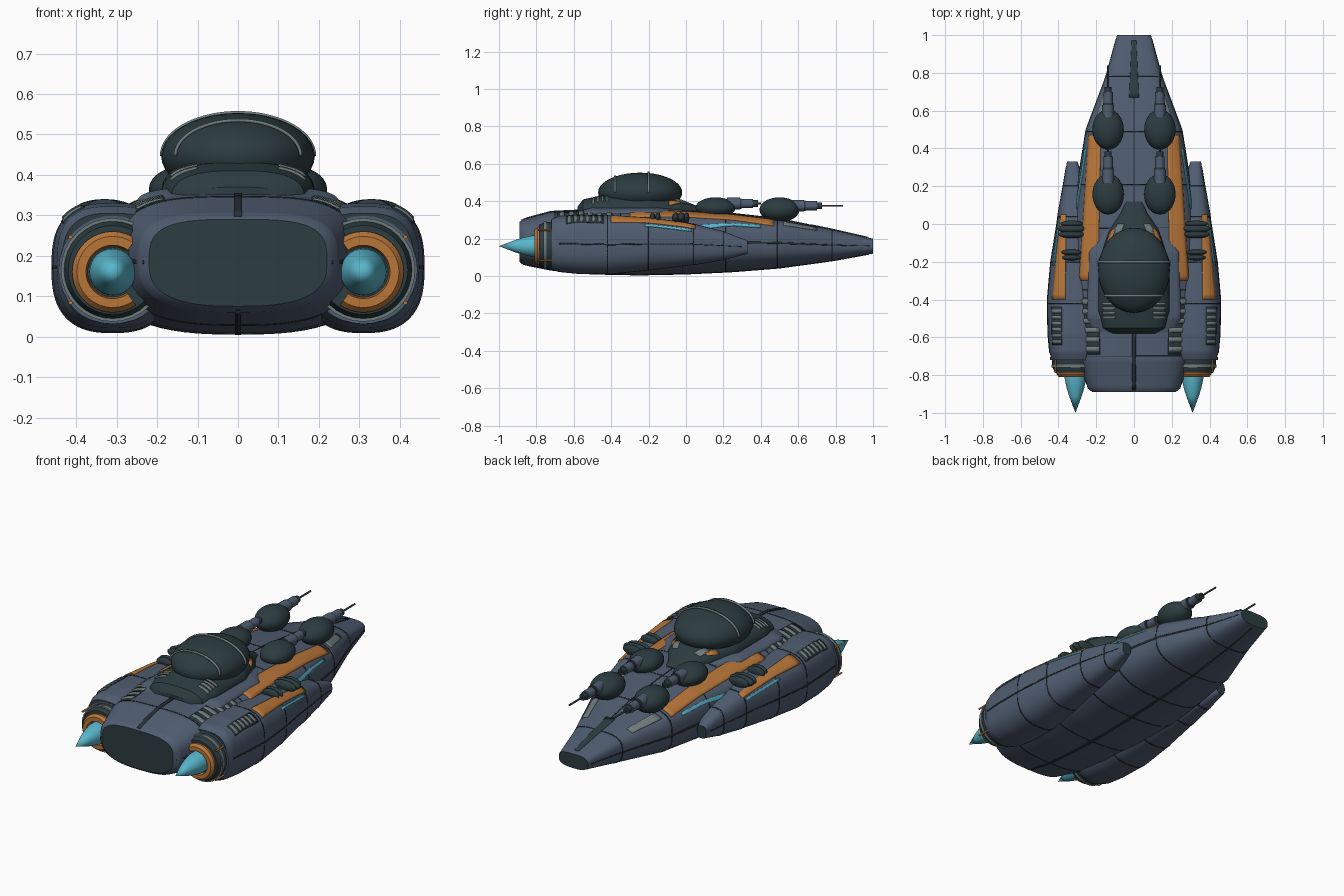
import bpy, bmesh, math
from mathutils import Vector

cube = bpy.data.objects.get("Cube")
if cube:
    bpy.data.objects.remove(cube, do_unlink=True)


def material(name, *rgb):
    m = bpy.data.materials.new(name)
    m.use_nodes = True
    m.diffuse_color = (*rgb, 1)
    m.node_tree.nodes["Principled BSDF"].inputs["Base Color"].default_value = (*rgb, 1)
    return m


SLATE = material("slate_blue", 0.08, 0.11, 0.165)
DARK = material("dark_teal", 0.025, 0.045, 0.052)
ORANGE = material("orange", 0.48, 0.18, 0.04)
GREY = material("pale_grey", 0.16, 0.2, 0.2)
CYAN = material("cyan_glow", 0.1, 0.47, 0.6)
SEAM = material("seam_dark", 0.02, 0.028, 0.036)


def finish(name, bm, mats, angle=35):
    bmesh.ops.remove_doubles(bm, verts=bm.verts, dist=0.0001)
    bmesh.ops.recalc_face_normals(bm, faces=bm.faces)
    me = bpy.data.meshes.new(name)
    bm.to_mesh(me)
    bm.free()
    for m in mats:
        me.materials.append(m)
    ob = bpy.data.objects.new(name, me)
    bpy.context.collection.objects.link(ob)
    bpy.ops.object.select_all(action='DESELECT')
    ob.select_set(True)
    bpy.context.view_layer.objects.active = ob
    bpy.ops.object.shade_smooth_by_angle(angle=math.radians(angle))
    return ob


def sheet(bm, f, nu, nv):
    rows = [[bm.verts.new(f(i / nu, j / nv)) for j in range(nv + 1)] for i in range(nu + 1)]
    for a, b in zip(rows, rows[1:]):
        for j in range(nv):
            bm.faces.new((a[j], a[j + 1], b[j + 1], b[j]))
    return rows


def plate(name, f, nu, nv, mat, thick=0.008):
    bm = bmesh.new()
    sheet(bm, f, nu, nv)
    ob = finish(name, bm, [mat])
    mod = ob.modifiers.new("thickness", 'SOLIDIFY')
    mod.thickness, mod.offset = thick, 0
    return ob


class Body:
    """Lofted shell: stations of (y, centre x, half width, low z, high z)."""

    def __init__(self, stations, n_top, n_low, side=1):
        self.st, self.nt, self.nl, self.side = stations, n_top, n_low, side

    def at(self, y):
        y = min(max(y, self.st[0][0]), self.st[-1][0])
        for p, q in zip(self.st, self.st[1:]):
            if y <= q[0]:
                k = (y - p[0]) / (q[0] - p[0])
                return [a + (b - a) * k for a, b in zip(p, q)][1:]

    def point(self, y, t):
        cx, a, lo, hi = self.at(y)
        c, s = math.cos(t), math.sin(t)
        n = self.nt if s >= 0 else self.nl
        x = cx + a * math.copysign(abs(c) ** (2 / n), c)
        z = (lo + hi) / 2 + (hi - lo) / 2 * math.copysign(abs(s) ** (2 / n), s)
        return Vector((x * self.side, y, z))

    def above(self, y, x):
        cx, a, lo, hi = self.at(y)
        k = min(abs(x - cx) / a, 0.99)
        x = cx + math.copysign(k * a, x - cx)
        z = (lo + hi) / 2 + (hi - lo) / 2 * (1 - k ** self.nt) ** (1 / self.nt)
        return Vector((x * self.side, y, z))

    def build(self, name, mat, cap, steps=60, seg=64):
        bm = bmesh.new()
        y0, y1 = self.st[0][0], self.st[-1][0]
        ys = sorted({s[0] for s in self.st} | {y0 + (y1 - y0) * i / steps for i in range(steps)})
        rows = sheet(bm, lambda u, v: self.point(ys[round(u * (len(ys) - 1))], v * math.tau),
                     len(ys) - 1, seg)
        for r in (rows[0], rows[-1]):
            bm.faces.new(r[:-1]).material_index = 1
        return finish(name, bm, [mat, cap])

    def patch(self, name, ya, xa, yb, xb, mat, thick=0.008):
        """Plate on the upper skin between two (inner x, outer x) pairs."""
        def f(u, v):
            lo = xa[0] + (xa[1] - xa[0]) * v
            hi = xb[0] + (xb[1] - xb[0]) * v
            return self.above(ya + (yb - ya) * u, lo + (hi - lo) * u)
        return plate(name, f, max(2, int(abs(yb - ya) * 35)), 6, mat, thick)

    def ring_seam(self, name, y):
        plate(name, lambda u, v: self.point(y + (u - .5) * .005, v * math.tau), 1, 64, SEAM, .003)

    def long_seam(self, name, ya, yb, t):
        plate(name, lambda u, v: self.point(ya + (yb - ya) * u, t + (v - .5) * .012), 50, 1, SEAM, .003)


def lathe(name, x, z, profile, mat, a0=0, a1=360, seg=32):
    """Spin a (y, radius) profile around a lengthwise axis."""
    bm = bmesh.new()
    a0, a1 = math.radians(a0), math.radians(a1)

    def f(u, v):
        y, r = profile[round(v * (len(profile) - 1))]
        a = a0 + (a1 - a0) * u
        return (x + r * math.cos(a), y, z + r * math.sin(a))
    rows = sheet(bm, f, seg, len(profile) - 1)
    if a1 - a0 < 6.28:
        for r in (rows[0], rows[-1]):
            bm.faces.new(r[:-1])
    return finish(name, bm, [mat])


def rod(name, x, z, y0, y1, r, mat):
    return lathe(name, x, z, [(y0, 0), (y0, r), (y1, r), (y1, 0)], mat, seg=16)


def ellipsoid(name, loc, radii, mat):
    bm = bmesh.new()
    bmesh.ops.create_uvsphere(bm, u_segments=36, v_segments=20, radius=1)
    bmesh.ops.scale(bm, vec=radii, verts=bm.verts)
    bmesh.ops.translate(bm, vec=loc, verts=bm.verts)
    return finish(name, bm, [mat])


# Main hull
hull = Body([(-.89, 0, .22, .075, .29), (-.87, 0, .245, .06, .305), (-.72, 0, .29, .03, .345),
             (-.5, 0, .32, .01, .355), (-.25, 0, .33, .005, .358), (0, 0, .32, .01, .352),
             (.25, 0, .295, .022, .336), (.5, 0, .255, .042, .308), (.78, 0, .15, .08, .25),
             (1, 0, .09, .12, .2)], 3.4, 2.7)
hull.build("main_hull", SLATE, DARK)
for i, y in enumerate((-.7, -.35, -.02, .21, .49, .78)):
    hull.ring_seam(f"hull_seam_{i}", y)
for i, t in enumerate((0, math.pi, -math.pi / 2)):
    hull.long_seam(f"hull_long_seam_{i}", -.88, .98, t)
hull.patch("spine_rear", -.88, (-.01, .01), -.57, (-.01, .01), SEAM)
hull.patch("spine_mid", .1, (-.003, .003), .67, (-.003, .003), SEAM, .004)
hull.patch("spine_nose", .67, (-.026, .026), .97, (-.012, .012), DARK)

# Cabin base and dome
base = Body([(-.58, 0, .12, .27, .37), (-.55, 0, .165, .26, .41), (-.46, 0, .19, .25, .43),
             (-.2, 0, .19, .25, .44), (-.03, 0, .13, .27, .41), (.06, 0, .07, .29, .375),
             (.12, 0, .05, .29, .35)], 2.8, 2.5)
base.build("cabin_base", DARK, DARK, 30)
skirt = Body([(-.6, 0, .2, .28, .345), (-.5, 0, .25, .28, .372), (-.15, 0, .24, .28, .372),
              (.05, 0, .12, .28, .352)], 3, 3)
skirt.build("cabin_skirt", SLATE, SLATE, 20)
ellipsoid("cabin_dome", (0, -.245, .447), (.19, .225, .106), DARK)
for i, y in enumerate((-.38, -.2)):
    k = math.sqrt(1 - ((y + .245) / .225) ** 2)
    plate(f"dome_band_{i}", lambda u, v: ((.19 * k + .003) * math.cos(v * math.pi), y + (u - .5) * .012,
                                          .447 + (.106 * k + .003) * math.sin(v * math.pi)), 1, 40, GREY)

# Nacelle stations, shared by both sides
NACELLE = [(-.72, .31, .125, .035, .305), (-.68, .31, .138, .022, .322), (-.58, .31, .147, .012, .33),
           (-.4, .31, .15, .01, .325), (-.2, .31, .132, .03, .312), (0, .31, .1, .055, .288),
           (.06, .312, .09, .062, .275), (.2, .315, .062, .085, .24), (.33, .327, .028, .12, .19)]

for s, side in ((1, "left"), (-1, "right")):
    nac = Body(NACELLE, 2.9, 2.6, s)
    nac.build(f"nacelle_{side}", SLATE, DARK, 40, 48)
    deck = Body(hull.st, hull.nt, hull.nl, s)
    cab = Body(base.st, base.nt, base.nl, s)
    for i, y in enumerate((-.42, -.2, .04, .2)):
        nac.ring_seam(f"nacelle_seam_{side}_{i}", y)
    nac.long_seam(f"nacelle_long_seam_{side}", -.68, .3, 0)

    # Painted strips and light lines
    deck.patch(f"deck_stripe_{side}", -.3, (.19, .29), .47, (.175, .238), ORANGE)
    deck.patch(f"deck_light_{side}", .08, (.299, .308), .4, (.25, .259), CYAN)
    deck.patch(f"bow_panel_{side}", .52, (.17, .215), .7, (.12, .155), GREY, .005)
    nac.patch(f"nacelle_stripe_{side}", -.4, (.362, .432), .05, (.36, .386), ORANGE)
    nac.patch(f"nacelle_light_{side}", -.22, (.422, .429), .03, (.392, .398), CYAN)
    cab.patch(f"windshield_{side}", -.06, (.075, .115), 0, (.05, .085), GREY)
    cab.patch(f"windshield_trim_{side}", -.09, (.12, .145), -.03, (.095, .112), ORANGE)

    # Vent grilles
    deck.patch(f"deck_vent_{side}", -.69, (.18, .275), -.39, (.185, .295), DARK, .006)
    for i in range(6):
        y = -.675 + i * .05
        deck.patch(f"deck_vent_bar_{side}_{i}", y, (.185, .278), y + .026, (.185, .28), GREY, .014)
    nac.patch(f"nacelle_vent_{side}", -.64, (.38, .432), -.44, (.38, .436), DARK, .006)
    for i in range(6):
        y = -.63 + i * .032
        nac.patch(f"nacelle_vent_bar_{side}_{i}", y, (.385, .43), y + .016, (.385, .43), GREY, .014)
    for i in range(4):
        y = -.5 + i * .024
        cab.patch(f"cabin_vent_bar_{side}_{i}", y, (.1, .165), y + .012, (.1, .165), GREY, .01)

    # Coupling tubes between hull and nacelle
    for i, (y, r, w) in enumerate(((-.055, .02, .07), (-.025, .024, .075), (.002, .016, .06),
                                   (-.15, .015, .055), (-.178, .015, .05))):
        ellipsoid(f"coupling_{side}_{i}", (s * .33, y, .312), (w, r, .028), DARK)

    # Engine: casing, rings, nozzle and plume
    ex, ez = s * .31, .165
    lathe(f"engine_casing_{side}", ex, ez, [(-.68, .125), (-.75, .125), (-.785, .11), (-.785, 0)], DARK)
    for i, (y, r) in enumerate(((-.705, .134), (-.745, .128))):
        lathe(f"engine_ring_{side}_{i}", ex, ez, [(y, .11), (y, r), (y - .016, r), (y - .016, .11)],
              GREY if i else SLATE)
    start = 55 if s < 0 else 235
    lathe(f"nozzle_ring_{side}", ex, .16, [(-.77, .06), (-.77, .1), (-.795, .1), (-.81, .088),
                                            (-.81, .066), (-.77, .06)], ORANGE, start, start + 250)
    lathe(f"plume_{side}", ex, .16, [(-.78, 0), (-.78, .058), (-.82, .057), (-.87, .046),
                                     (-.91, .034), (-1, 0)], CYAN)
    for i, a in enumerate((-38, 38)):
        a = math.radians(a)
        rod(f"engine_pipe_{side}_{i}", ex + s * .132 * math.cos(a), ez + .132 * math.sin(a),
            -.79, -.67, .005, ORANGE)

    # Gun turrets
    for name, y, z, rz, bz, tip in (("fore", .5, .355, .066, .376, .84), ("aft", .158, .365, .056, .388, .4)):
        x = s * .137
        ellipsoid(f"{name}_turret_{side}", (x, y, z), (.083, .107, rz), DARK)
        rod(f"{name}_mantlet_{side}", x, bz, y + .06, y + .13, .032, SLATE)
        rod(f"{name}_collar_{side}", x, bz, y + .13, y + .14, .028, DARK)
        rod(f"{name}_barrel_{side}", x, bz, y + .14, y + .2, .025, SLATE)
        rod(f"{name}_muzzle_{side}", x, bz, y + .2, y + .226, .018, DARK)
        rod(f"{name}_barrel_tip_{side}", x, bz, y + .22, tip, .005, DARK)
